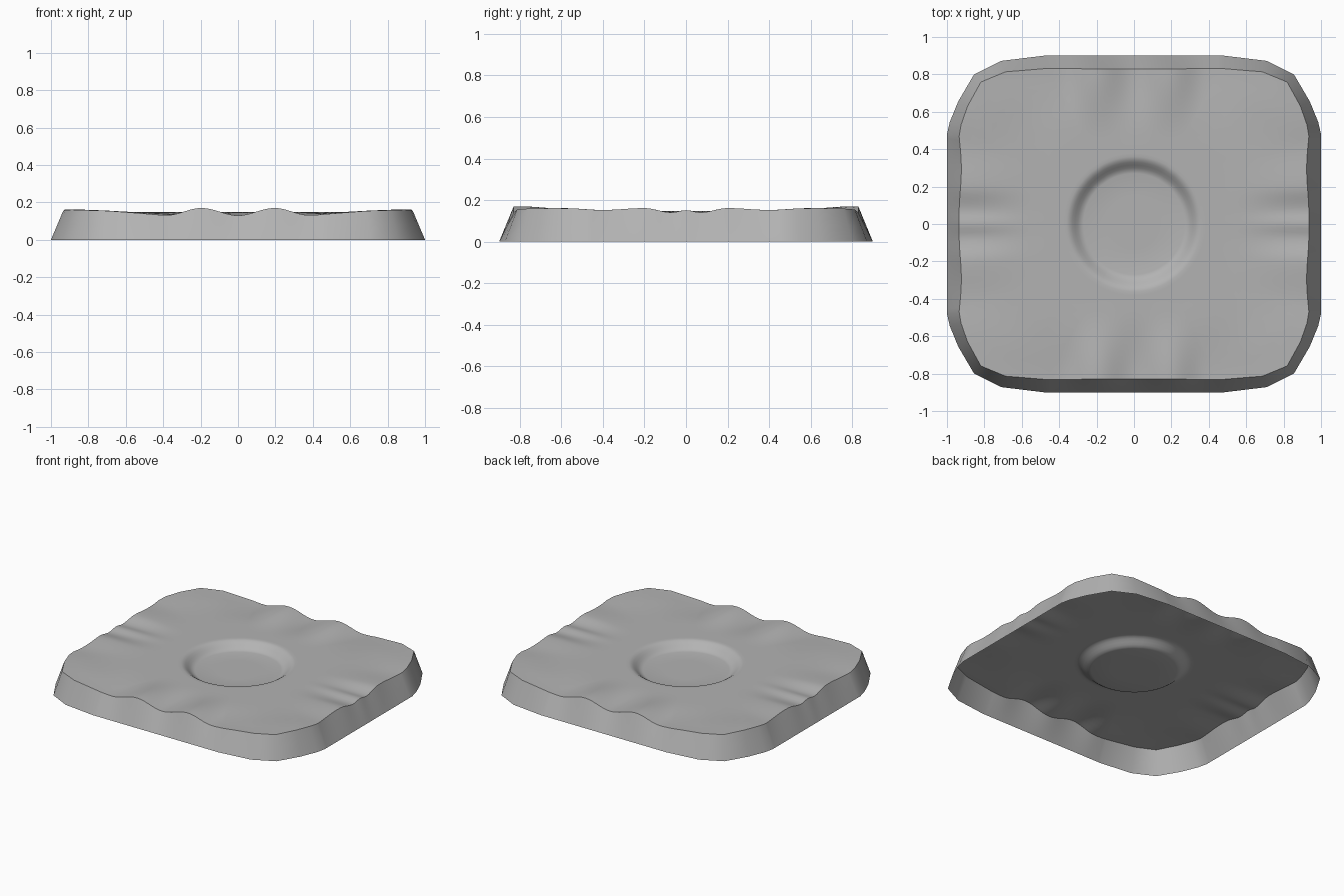
import bpy, bmesh
from math import cos, pi, hypot

if "Cube" in bpy.data.objects:
    bpy.data.objects.remove(bpy.data.objects["Cube"])


def ease(t):
    return 0.5 - 0.5 * cos(pi * min(max(t, 0), 1))


def wave(keys, v):
    # eased interpolation through (position, height) keys
    for (a, ha), (b, hb) in zip(keys, keys[1:]):
        if v <= b:
            return ha + (hb - ha) * ease((v - a) / (b - a))
    return keys[-1][1]


# Rim heights along the front/back edges and the left/right edges
FRONT = [(0, .13), (.195, .17), (.38, .132), (.62, .15), (.86, .162)]
SIDE = [(0, .151), (.07, .14), (.2, .161), (.4, .152), (.6, .161), (.75, .156), (.85, .162)]
FLAT, DEPTH = .148, .05


def top_height(x, y):
    # parallel ripples near each edge, fading to flat
    ax, ay = abs(x), abs(y)
    wf, ws = ease((ay - .45) / .37), ease((ax - .5) / .41)
    total = (wave(FRONT, ax) - FLAT) * wf + (wave(SIDE, ay) - FLAT) * ws
    return FLAT + total / max(1, wf + ws)


# One quarter of the base outline, with finer steps along the straight sides
quarter = [(1, .48 * i / 20) for i in range(20)]
quarter += [(1, .48), (.985, .545), (.94, .655), (.855, .80), (.71, .872), (.48, .90)]
quarter += [(.48 * (1 - i / 20), .90) for i in range(1, 20)]
outline = quarter + [(0, .90)]
outline += [(-x, y) for x, y in reversed(quarter)]
outline += [(-x, -y) for x, y in quarter[1:]] + [(0, -.90)]
outline += [(x, -y) for x, y in reversed(quarter[1:])]


def rim_point(x, y):
    # step inwards along the outline's normal
    nx, ny = x ** 3, (y / .9) ** 3
    length = hypot(nx, ny)
    nx, ny = nx / length, ny / length
    d = .07 * (1 - .88 * nx * nx * ny * ny)
    if abs(nx) > .9:
        d += .012 * ease(1 - abs(abs(y) - .3) / .25) - .005
    x, y = x - nx * d, y - ny * d
    return x, y, top_height(x, y)


rim = [rim_point(*p) for p in outline]
bm = bmesh.new()
rings = []


def add_ring(points):
    rings.append([bm.verts.new(p) for p in points])


# Sloping skirt, open underneath
add_ring([(x, y, 0) for x, y in outline])
add_ring([((x + a) / 2, (y + b) / 2, c / 2) for (x, y), (a, b, c) in zip(outline, rim)])
add_ring(rim)

# Top surface
for i in range(1, 13):
    t = i / 12
    ring = []
    for x, y, _ in rim:
        s = (1 - t) + t * .38 / hypot(x, y)
        ring.append((x * s, y * s, top_height(x * s, y * s)))
    add_ring(ring)

# Shallow round crater
for r in (.36, .345, .33, .315, .30, .285, .27, .14):
    z = FLAT - DEPTH * ease((.36 - r) / .09)
    add_ring([(x * r / hypot(x, y), y * r / hypot(x, y), z) for x, y, _ in rim])

n = len(outline)
for lo, hi in zip(rings, rings[1:]):
    for i in range(n):
        j = (i + 1) % n
        bm.faces.new((lo[i], lo[j], hi[j], hi[i]))
centre = bm.verts.new((0, 0, FLAT - DEPTH))
for i in range(n):
    bm.faces.new((rings[-1][i], rings[-1][(i + 1) % n], centre))

mesh = bpy.data.meshes.new("ground_plate")
bm.to_mesh(mesh)
bm.free()

# Dark grey stone colour
grey = bpy.data.materials.new("dark_grey")
grey.diffuse_color = (.45, .45, .45, 1)
grey.use_nodes = True
grey.node_tree.nodes["Principled BSDF"].inputs["Base Color"].default_value = grey.diffuse_color
mesh.materials.append(grey)

plate = bpy.data.objects.new("ground_plate", mesh)
bpy.context.collection.objects.link(plate)
bpy.context.view_layer.objects.active = plate
plate.select_set(True)
bpy.ops.object.shade_smooth_by_angle(angle=.7)
